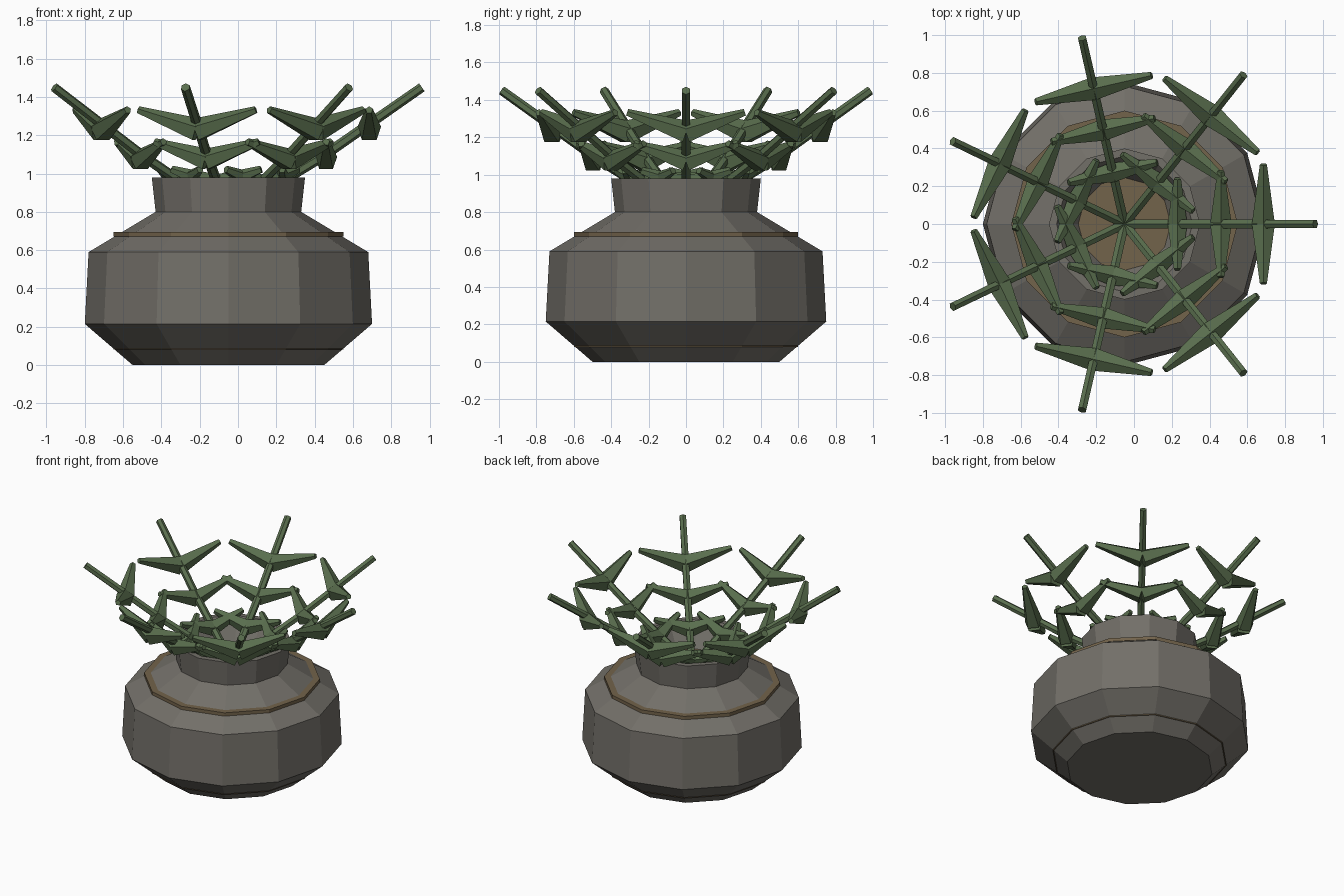
import bpy, bmesh
from math import sin, cos, pi, tau
from mathutils import Vector, Matrix

if "Cube" in bpy.data.objects:
    bpy.data.objects.remove(bpy.data.objects["Cube"])

CX = -0.05   # axis of the pot


def material(name, rgb):
    m = bpy.data.materials.new(name)
    m.diffuse_color = (*rgb, 1)
    m.use_nodes = True
    m.node_tree.nodes["Principled BSDF"].inputs["Base Color"].default_value = m.diffuse_color
    return m


STONE = material("stone", (0.17, 0.16, 0.14))
BROWN = material("brown", (0.17, 0.125, 0.07))
GREEN = material("green", (0.10, 0.155, 0.075))


def finish(name, bm, mat, recalc=True):
    if recalc:
        bmesh.ops.recalc_face_normals(bm, faces=bm.faces)
    me = bpy.data.meshes.new(name)
    bm.to_mesh(me)
    bm.free()
    me.materials.append(mat)
    ob = bpy.data.objects.new(name, me)
    bpy.context.collection.objects.link(ob)
    return ob


def lathe(name, profile, mat, sides=12):
    """Revolve (radius, z) points; cap both ends."""
    bm = bmesh.new()
    rings = [[bm.verts.new((CX + r * cos(tau * i / sides), r * sin(tau * i / sides), z))
              for i in range(sides)] for r, z in profile]
    for a, b in zip(rings, rings[1:]):
        for i in range(sides):
            j = (i + 1) % sides
            bm.faces.new((a[i], a[j], b[j], b[i]))
    bm.faces.new(rings[0])
    bm.faces.new(rings[-1])
    return finish(name, bm, mat)


def rod(bm, a, b, r1, r2, sides):
    """Tapered rod from a to b."""
    a, b = Vector(a), Vector(b)
    d = b - a
    m = Matrix.Translation((a + b) / 2) @ d.to_track_quat('Z', 'Y').to_matrix().to_4x4()
    bmesh.ops.create_cone(bm, cap_ends=True, segments=sides, radius1=r1, radius2=r2,
                          depth=d.length, matrix=m)


# Pot with hollow neck
lathe("pot", [(0.50, 0), (0.75, 0.215), (0.73, 0.59), (0.38, 0.80), (0.40, 0.98),
              (0.36, 0.98), (0.24, 0.80)], STONE)
# Soil and the two thin bands
lathe("soil", [(0.245, 0.79), (0.245, 0.81)], BROWN)
lathe("lower_band", [(0.60, 0.08), (0.60, 0.095)], BROWN)
lathe("upper_band", [(0.60, 0.67), (0.60, 0.695)], BROWN)

# Seven fronds: a straight stem with three pairs of tapered leaflets
LEAVES = [(0.28, 0.94, 0.24), (0.51, 1.07, 0.28), (0.735, 1.225, 0.315)]  # radius, z, span
for k in range(7):
    bm = bmesh.new()
    rod(bm, (0, 0, 0.79), (0.51, 0, 1.10), 0.027, 0.027, 6)
    rod(bm, (0.50, 0, 1.095), (1.01, 0, 1.45), 0.027, 0.025, 6)
    for r, z, span in LEAVES:
        for s in (-1, 1):
            rod(bm, (r, 0, z), (r, s * span, z + 0.34 * span), 0.065 * (0.4 + span * 1.9),
                0.02, 5)
    bmesh.ops.rotate(bm, verts=bm.verts, cent=(0, 0, 0), matrix=Matrix.Rotation(tau * k / 7, 3, 'Z'))
    bmesh.ops.translate(bm, verts=bm.verts, vec=(CX, 0, 0))
    finish(f"frond_{k + 1}", bm, GREEN)
